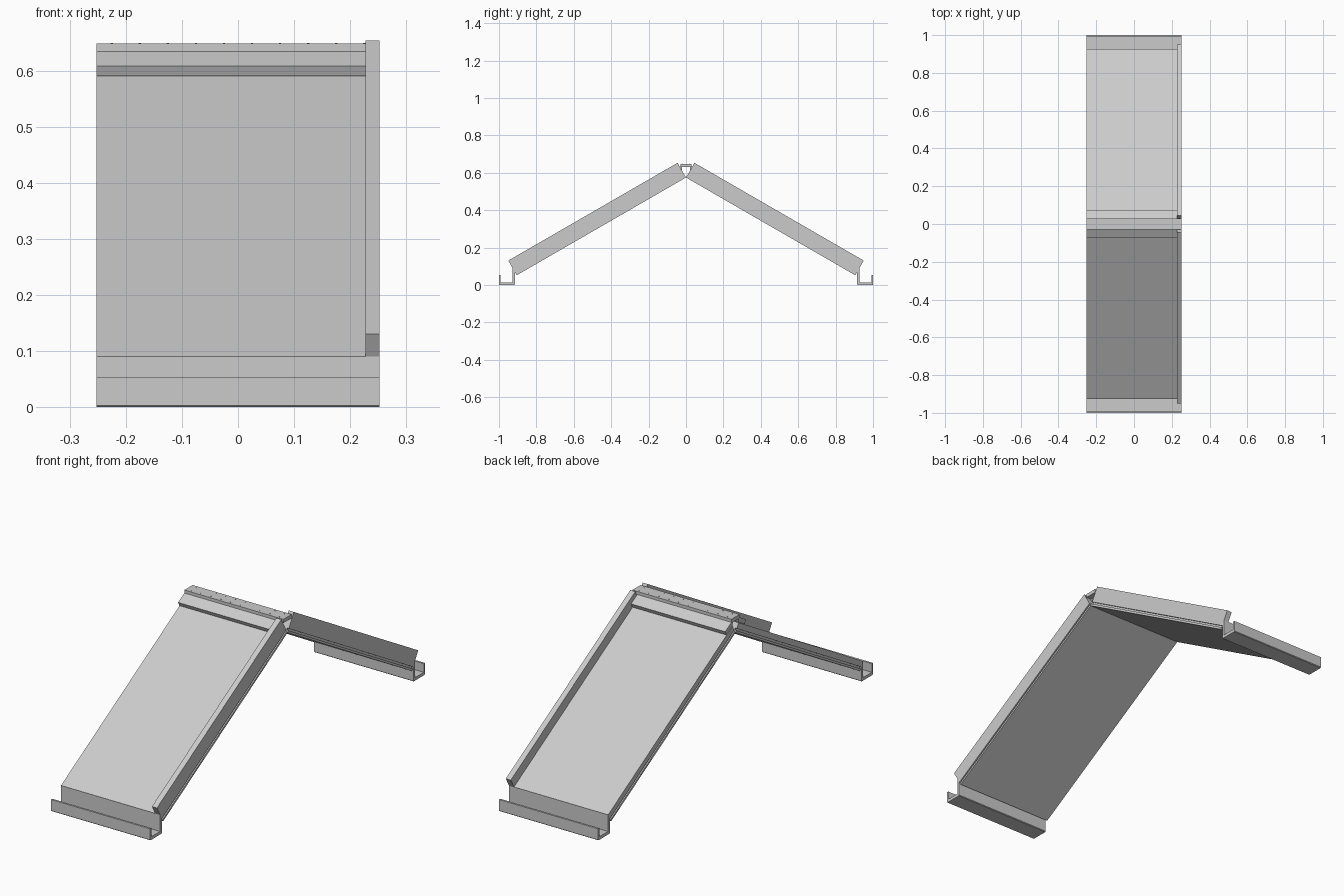
import bpy, bmesh, math
from mathutils import Matrix

if "Cube" in bpy.data.objects:
    bpy.data.objects.remove(bpy.data.objects["Cube"])

X = 0.2525                      # half width of the roof module
grey = bpy.data.materials.new("light_grey")
grey.diffuse_color = (0.6, 0.6, 0.6, 1)
grey.use_nodes = True
grey.node_tree.nodes["Principled BSDF"].inputs["Base Color"].default_value = grey.diffuse_color


def finish(name, bm, mirror):
    bmesh.ops.recalc_face_normals(bm, faces=bm.faces)
    me = bpy.data.meshes.new(name)
    bm.to_mesh(me)
    bm.free()
    me.materials.append(grey)
    ob = bpy.data.objects.new(name, me)
    bpy.context.collection.objects.link(ob)
    if mirror:
        m = ob.modifiers.new("other_side", 'MIRROR')
        m.use_axis = (False, True, False)
        m.use_mirror_merge = False
    return ob


def prism(name, pts, x0=-X, x1=X, mirror=True):
    """Extrude a (y, z) profile along x, optionally mirrored front to back."""
    bm = bmesh.new()
    f = bm.faces.new([bm.verts.new((x0, y, z)) for y, z in pts])
    r = bmesh.ops.extrude_face_region(bm, geom=[f])
    vs = [v for v in r["geom"] if isinstance(v, bmesh.types.BMVert)]
    bmesh.ops.translate(bm, verts=vs, vec=(x1 - x0, 0, 0))
    return finish(name, bm, mirror)


# Sloped parts: s runs down the front slope from the ridge, d is height above the underside
C, S = math.cos(math.pi / 6), 0.5
LENGTH, THICK, TOP = 1.045, 0.044, 0.0905


def slope(s, d):
    return (-s * C - d * S, 0.575 - s * S + d * C)


def slab(name, d0, d1, x0=-X, x1=X):
    return prism(name, [slope(0, d0), slope(LENGTH, d0),
                        slope(LENGTH, d1), slope(0, d1)], x0, x1)


# Roof panels with a groove along the side edges
slab("panel_bottom_sheet", 0, 0.010)
slab("panel_groove_core", 0.010, 0.018, -X + 0.008, X - 0.008)
slab("panel_top_sheet", 0.018, THICK)

# Raised battens on the right edge
slab("edge_batten", THICK, TOP, 0.227, X)

# Gutters with a tall inner wall
prism("gutter", [(-0.9275, 0.09), (-0.9275, 0.014), (-0.991, 0.014),
                 (-0.991, 0.054), (-1, 0.054), (-1, 0.003), (-0.997, 0),
                 (-0.918, 0), (-0.915, 0.003), (-0.915, 0.075)])

# Ridge cap: flat top strip and two sloping wings
prism("ridge_top", [(-0.03, 0.648), (0.03, 0.648), (0.03, 0.631), (-0.03, 0.631)],
      mirror=False)
prism("ridge_wing", [(-0.02, 0.632), (-0.03, 0.634), (-0.075, 0.608),
                     (-0.0665, 0.590), (-0.0225, 0.615)], -X, 0.227)

# Small screws along the ridge
bm = bmesh.new()
for i in range(10):
    bmesh.ops.create_cone(bm, cap_ends=True, segments=8, radius1=0.002, radius2=0.002,
                          depth=0.002,
                          matrix=Matrix.Translation((-0.225 + 0.05 * i, -0.018, 0.6485)))
finish("ridge_screws", bm, True)
